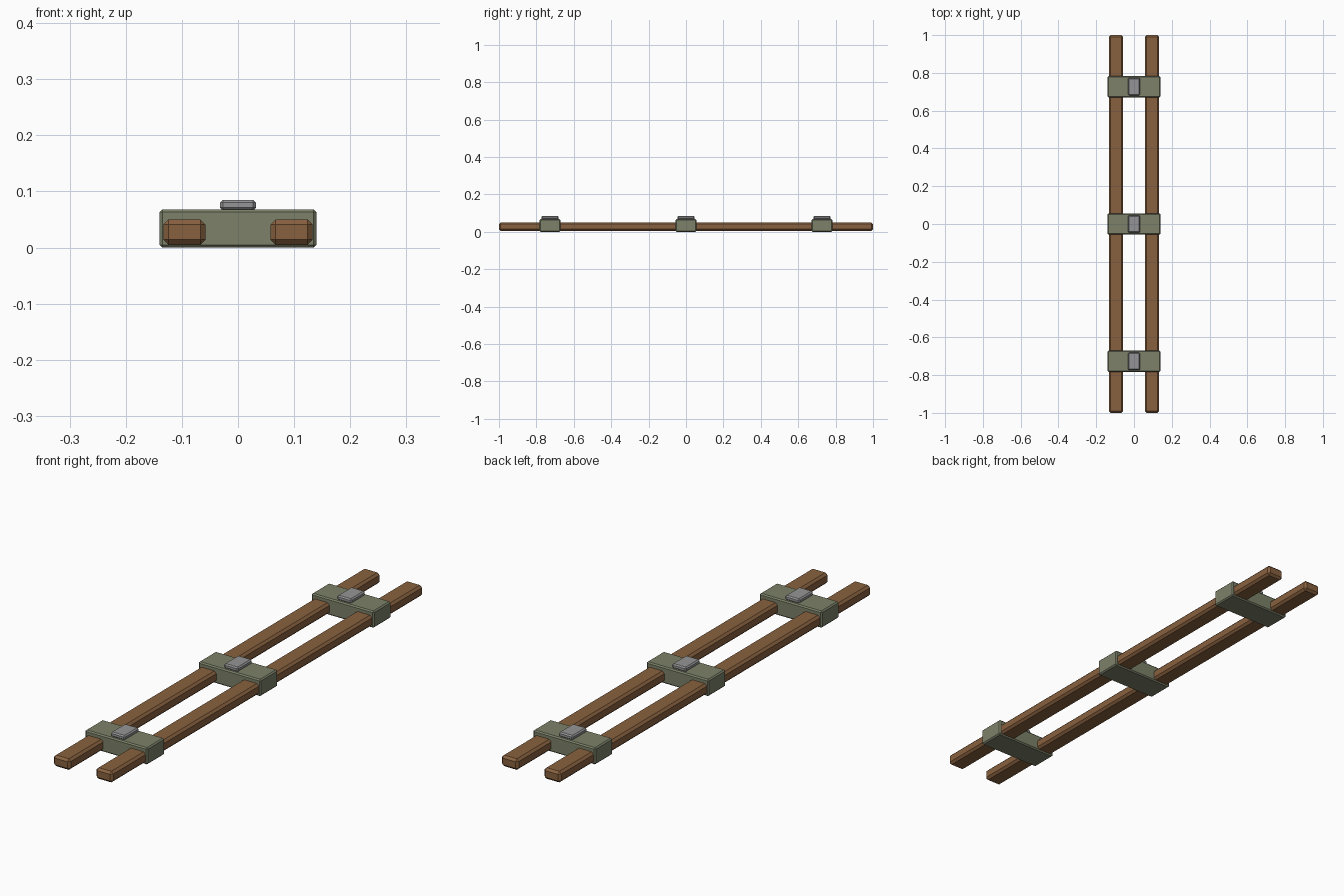
import bpy, bmesh

if "Cube" in bpy.data.objects:
    bpy.data.objects.remove(bpy.data.objects["Cube"])


def material(name, rgb):
    m = bpy.data.materials.new(name)
    m.diffuse_color = (*rgb, 1)
    m.use_nodes = True
    m.node_tree.nodes["Principled BSDF"].inputs["Base Color"].default_value = m.diffuse_color
    return m


def block(name, lo, hi, bevel, mat):
    """Chamfered flat-faced box spanning lo..hi."""
    bm = bmesh.new()
    bmesh.ops.create_cube(bm, size=1)
    for v in bm.verts:
        v.co = [(a + b) / 2 + c * (b - a) for a, b, c in zip(lo, hi, v.co)]
    bmesh.ops.bevel(bm, geom=bm.edges[:], offset=bevel, segments=1,
                    affect='EDGES', profile=0.5)
    me = bpy.data.meshes.new(name)
    bm.to_mesh(me)
    bm.free()
    me.materials.append(mat)
    ob = bpy.data.objects.new(name, me)
    bpy.context.collection.objects.link(ob)
    return ob


wood = material("wood", (0.25, 0.12, 0.05))
canvas = material("canvas", (0.2, 0.22, 0.14))
metal = material("metal", (0.3, 0.3, 0.31))

# Two long wooden rails
for side, cx in (("left", -0.0955), ("right", 0.0955)):
    block(f"{side}_rail", (cx - 0.0375, -1, 0.005), (cx + 0.0375, 1, 0.05),
          0.009, wood)

# Three straps wrapped around the rails, each with a buckle on top
for label, y in (("front", -0.727), ("middle", 0), ("back", 0.727)):
    block(f"{label}_strap", (-0.14, y - 0.056, 0), (0.14, y + 0.056, 0.068),
          0.005, canvas)
    block(f"{label}_buckle", (-0.032, y - 0.046, 0.066), (0.032, y + 0.046, 0.085),
          0.005, metal)
